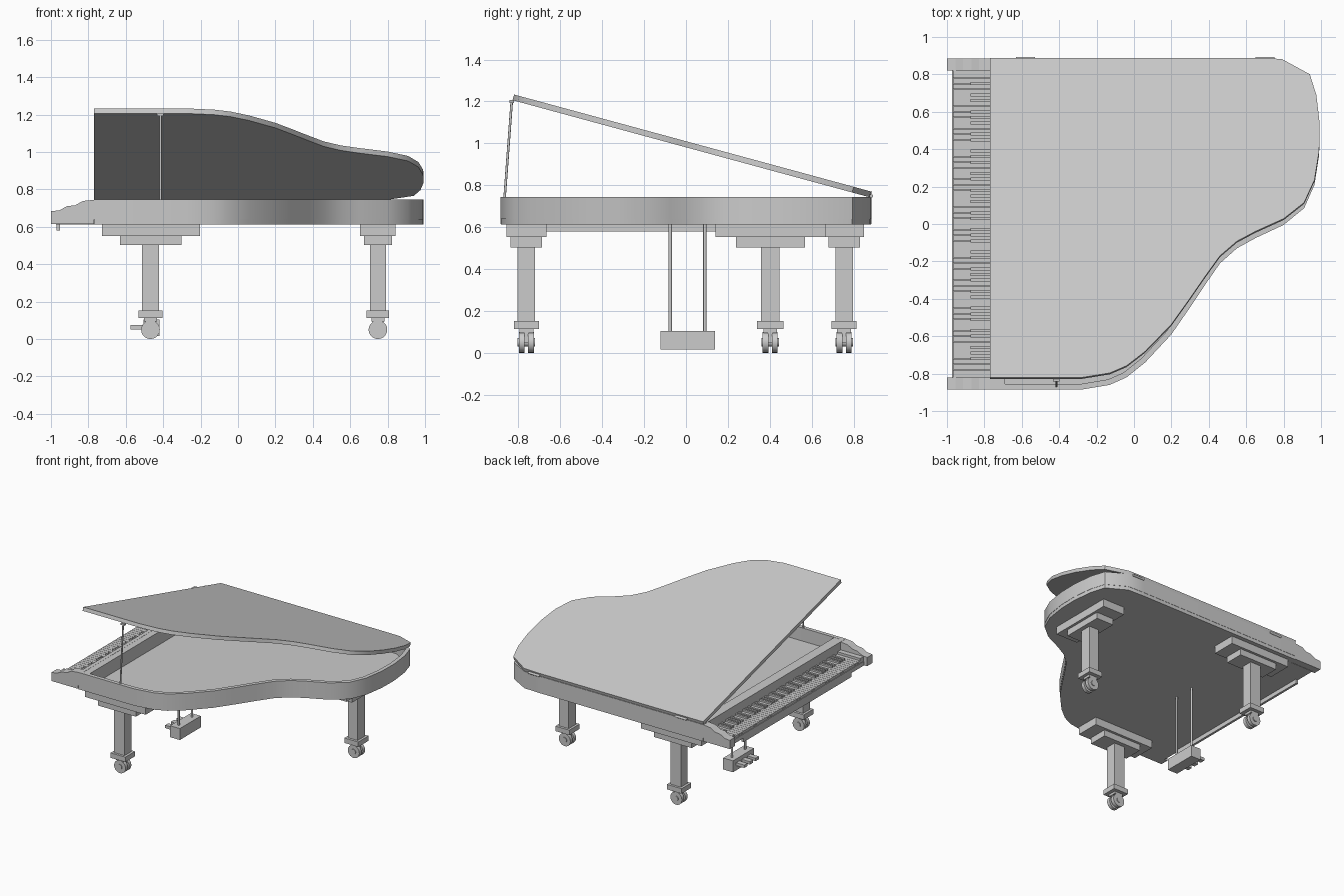
import bpy, bmesh, math
from mathutils import Vector, Matrix

if "Cube" in bpy.data.objects:
    bpy.data.objects.remove(bpy.data.objects["Cube"])

OUT = [(-.77, .885), (.65, .885), (.79, .88), (.94, .795), (.975, .68), (.993, .52), (.99, .37),
       (.965, .21), (.91, .085), (.8, -.005), (.65, -.075), (.55, -.13), (.46, -.21), (.38, -.325),
       (.29, -.46), (.2, -.59), (.06, -.74), (-.04, -.82), (-.13, -.86), (-.28, -.885), (-.77, -.885)]


def finish(name, bm, smooth=None):
    bmesh.ops.recalc_face_normals(bm, faces=bm.faces)
    me = bpy.data.meshes.new(name)
    bm.to_mesh(me)
    bm.free()
    ob = bpy.data.objects.new(name, me)
    bpy.context.collection.objects.link(ob)
    if smooth:
        bpy.ops.object.select_all(action='DESELECT')
        ob.select_set(True)
        bpy.context.view_layer.objects.active = ob
        bpy.ops.object.shade_smooth_by_angle(angle=math.radians(smooth))
    return ob


def add_box(bm, x, y, z):
    m = Matrix.LocRotScale(((x[0] + x[1]) / 2, (y[0] + y[1]) / 2, (z[0] + z[1]) / 2), None,
                           (x[1] - x[0], y[1] - y[0], z[1] - z[0]))
    bmesh.ops.create_cube(bm, size=1, matrix=m)


def boxes(name, *specs):
    bm = bmesh.new()
    for s in specs:
        add_box(bm, *s)
    return finish(name, bm)


def add_rod(bm, a, b, r, n=12):
    a, b = Vector(a), Vector(b)
    d = b - a
    m = Matrix.Translation((a + b) / 2) @ d.to_track_quat('Z', 'Y').to_matrix().to_4x4()
    bmesh.ops.create_cone(bm, cap_ends=True, segments=n, radius1=r, radius2=r, depth=d.length, matrix=m)


def rods(name, *specs, n=12):
    bm = bmesh.new()
    for s in specs:
        add_rod(bm, *s, n=n)
    return finish(name, bm, 35)


def add_prism(bm, pts, depth):
    # closed 3D outline pushed along a vector
    f = bm.faces.new([bm.verts.new(p) for p in pts])
    r = bmesh.ops.extrude_face_region(bm, geom=[f], use_keep_orig=True)
    bmesh.ops.translate(bm, vec=depth, verts=[v for v in r['geom'] if isinstance(v, bmesh.types.BMVert)])


def inset(pts, d):
    # offset a clockwise outline inward
    res = []
    for i, p in enumerate(pts):
        p, a, b = Vector(p), Vector(pts[i - 1]), Vector(pts[(i + 1) % len(pts)])
        u, v = (p - a).normalized(), (b - p).normalized()
        n1, n2 = Vector((u.y, -u.x)), Vector((v.y, -v.x))
        res.append(p + (n1 + n2) * d / (1 + n1.dot(n2)))
    return res


# bottom board / soundboard
bm = bmesh.new()
add_prism(bm, [(p.x, p.y, .612) for p in inset(OUT, .002)], (0, 0, .03))
finish('soundboard', bm, 35)

# curved rim wall
bm = bmesh.new()
inner = inset(OUT, .03)
rings = [[bm.verts.new((p[0], p[1], z)) for p in o]
         for o, z in ((OUT, .64), (OUT, .745), (inner, .745), (inner, .64))]
for k in range(4):
    a, b = rings[k], rings[(k + 1) % 4]
    for i in range(len(a)):
        j = (i + 1) % len(a)
        bm.faces.new((a[i], a[j], b[j], b[i]))
finish('rim', bm, 35)
boxes('fallboard', ((-.765, -.69), (-.857, .857), (.64, .744)))

# propped lid, turned about the hinge line
bm = bmesh.new()
add_prism(bm, [(x, y - .885, 0) for x, y in OUT], (0, 0, .028))
lid = finish('lid', bm, 35)
lid.location = (0, .88, .742)
lid.rotation_euler.x = -math.radians(15.2)
rods('lid_hinges', *[((x - .05, .884, .748), (x + .05, .884, .748), .009) for x in (-.58, .7)])
rods('lid_prop', ((-.415, -.872, .66), (-.415, -.832, 1.2), .006))
boxes('prop_cup', ((-.432, -.398), (-.842, -.822), (1.192, 1.206)))

# keyboard surround
arm = [(-1, .615), (-1, .683), (-.955, .688), (-.915, .71), (-.87, .715), (-.83, .738), (-.77, .744), (-.77, .615)]
bm = bmesh.new()
for y in (-.885, .82):
    add_prism(bm, [(x, y, z) for x, z in arm], (0, .065, 0))
finish('key_arms', bm)
boxes('key_bed', ((-.972, -.768), (-.83, .83), (.613, .645)))
boxes('key_end_blocks', *[((-.968, -.768), (min(s * .78, s * .822), max(s * .78, s * .822)), (.64, .682))
                          for s in (-1, 1)])
boxes('key_bed_rail', ((-.97, -.952), (-.67, .67), (.58, .615)))

# 52 white keys, lowest at +y, with black keys between
W = 1.56 / 52
white, black = [], []
for i in range(52):
    y = .78 - i * W
    white.append(((-.967, -.766), (y - W + .001, y - .001), (.643, .664)))
    if i < 51 and i % 7 not in (1, 4):
        black.append(((-.873, -.766), (y - W - .008, y - W + .008), (.66, .678)))
boxes('white_keys', *white)
bk = boxes('black_keys', *black)
mat = bpy.data.materials.new('dark')
mat.diffuse_color = (.25, .25, .25, 1)
mat.use_nodes = True
mat.node_tree.nodes["Principled BSDF"].inputs["Base Color"].default_value = mat.diffuse_color


# legs with stepped top blocks and twin-wheel casters
def leg(name, cx, cy, tail):
    def part(x, y, z):
        if tail:
            x, y = y, x
        return (cx + x[0], cx + x[1]), (cy + y[0], cy + y[1]), z
    boxes(name + '_top_blocks', part((-.26, .265), (-.095, .095), (.552, .613)),
          part((-.163, .167), (-.075, .075), (.503, .553)))
    boxes(name, part((-.045, .045), (-.042, .042), (.14, .505)))
    boxes(name + '_collar', part((-.064, .064), (-.06, .06), (.113, .152)))
    rods(name + '_caster', *[((cx, cy + s * .008, .05), (cx, cy + s * .036, .05), .05) for s in (-1, 1)],
         ((cx, cy - .042, .05), (cx, cy + .042, .05), .02), n=20)
    boxes(name + '_caster_fork', ((cx - .03, cx + .03), (cy - .01, cy + .01), (.05, .115)),
          ((cx - .035, cx + .035), (cy - .033, cy + .033), (.095, .115)))


leg('front_leg', -.468, -.762, False)
leg('back_leg', -.468, .755, False)
leg('tail_leg', .748, .402, True)

# pedal lyre
rods('pedal_rods', *[((-.462, y, .1), (-.462, y, .615), .008) for y in (-.075, .09)])
boxes('pedal_box', ((-.505, -.42), (-.122, .138), (.015, .105)))
boxes('pedals', *[((-.575, -.5), (y - .02, y + .02), (.052, .075)) for y in (-.062, .008, .078)])
